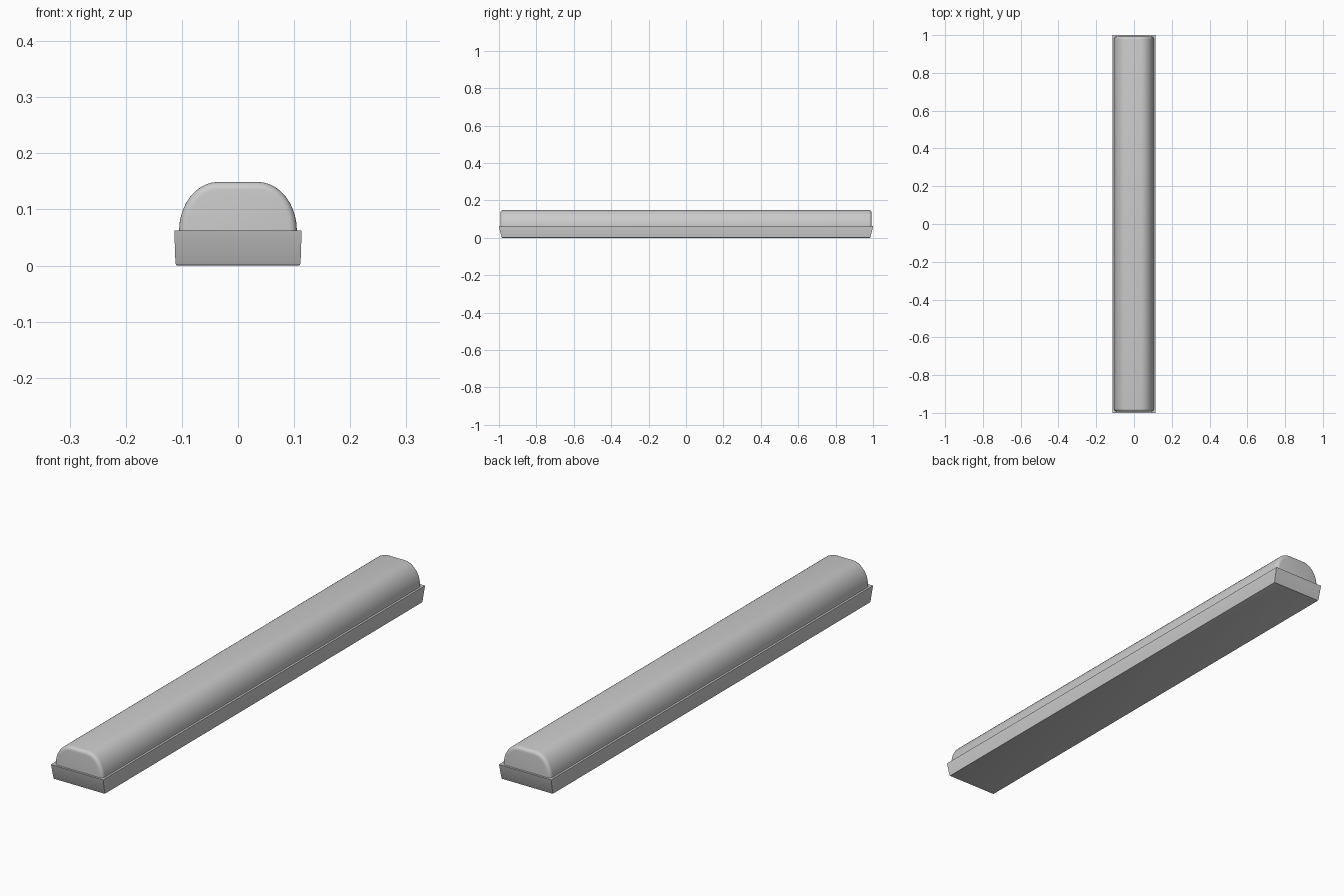
import bpy, bmesh, math

if "Cube" in bpy.data.objects:
    bpy.data.objects.remove(bpy.data.objects["Cube"])


def loft(name, rings):
    """Skin closed rings of equal length and cap both ends."""
    bm = bmesh.new()
    loops = [[bm.verts.new(p) for p in ring] for ring in rings]
    n = len(loops[0])
    for a, b in zip(loops, loops[1:]):
        for i in range(n):
            j = (i + 1) % n
            bm.faces.new((a[i], a[j], b[j], b[i]))
    bm.faces.new(loops[0])
    bm.faces.new(loops[-1])
    bmesh.ops.recalc_face_normals(bm, faces=bm.faces[:])
    mesh = bpy.data.meshes.new(name)
    bm.to_mesh(mesh)
    bm.free()
    obj = bpy.data.objects.new(name, mesh)
    bpy.context.collection.objects.link(obj)
    bpy.context.view_layer.objects.active = obj
    obj.select_set(True)
    bpy.ops.object.shade_smooth_by_angle(angle=math.radians(35))
    obj.select_set(False)
    return obj


def rectangle(x, y, z):
    return [(-x, -y, z), (x, -y, z), (x, y, z), (-x, y, z)]


def arch(y, inset, steps=10):
    """Flat-topped arch section of the cover, shrunk by inset."""
    right = [(0.105 - inset, 0.055)]
    for i in range(steps + 1):
        t = math.pi / 2 * i / steps
        right.append((0.035 + (0.07 - inset) * math.cos(t),
                      0.062 + (0.087 - inset) * math.sin(t)))
    left = [(-x, z) for x, z in reversed(right)]
    return [(x, y, z) for x, z in right + left]


# Tapered base tray with a softened bottom edge
loft("base_tray", [rectangle(0.108, 0.982, 0.0),
                   rectangle(0.1105, 0.985, 0.001),
                   rectangle(0.1115, 0.987, 0.004),
                   rectangle(0.1135, 1.0, 0.062)])

# Arched cover with rounded end edges
END, R = 0.992, 0.014
ends = []
for i in range(6):
    t = math.pi / 2 * i / 5
    ends.append((END - R * (1 - math.sin(t)), R * (1 - math.cos(t))))
sections = [(-y, d) for y, d in reversed(ends)] + ends
loft("arched_cover", [arch(y, d) for y, d in sections])
